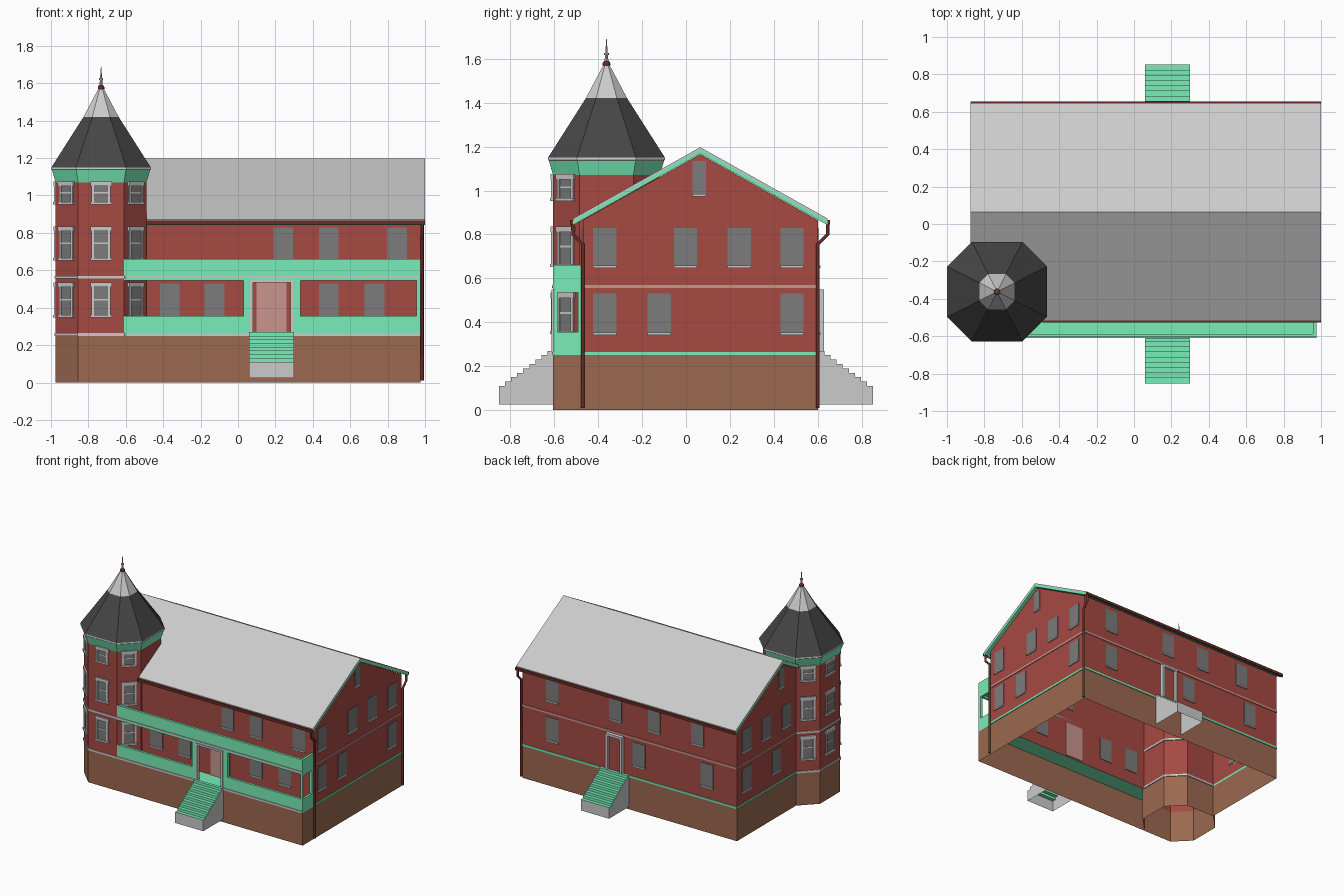
import bpy, bmesh, math
from mathutils import Vector, Matrix

if "Cube" in bpy.data.objects:
    bpy.data.objects.remove(bpy.data.objects["Cube"])

COL = {"red": (.38, .067, .055), "green": (.19, .85, .48), "brown": (.33, .14, .08), "slate": (.06, .06, .06),
       "glass": (.2, .2, .2), "gutter": (.15, .025, .02), "pink": (.6, .3, .27)}
MATS = {}
for n, c in COL.items():
    MATS[n] = bpy.data.materials.new(n)
    MATS[n].diffuse_color = (*c, 1)
parts = {}


def part(name, mat):
    return parts.setdefault(name, (bmesh.new(), mat))[0]


def face(name, mat, pts):
    bm = part(name, mat)
    bm.faces.new([bm.verts.new(p) for p in pts])


def box(name, mat, lo, hi):
    c = [(a + b) / 2 for a, b in zip(lo, hi)]
    s = [b - a for a, b in zip(lo, hi)]
    bmesh.ops.create_cube(part(name, mat), size=1, matrix=Matrix.Translation(c) @ Matrix.Diagonal((*s, 1)))


def prism(name, mat, pts, vec):
    pts = [Vector(p) for p in pts]
    top = [p + Vector(vec) for p in pts]
    face(name, mat, pts[::-1])
    face(name, mat, top)
    for i in range(len(pts)):
        j = (i + 1) % len(pts)
        face(name, mat, [pts[i], pts[j], top[j], top[i]])


def wall(name, mat, path, z0, z1):
    for (a, b), (c, d) in zip(path, path[1:]):
        face(name, mat, [(a, b, z0), (c, d, z0), (c, d, z1), (a, b, z1)])


# Tower: chamfered square rings
TX, TY, H = -.732, -.362, .243


def ring(h):
    k = h * .505
    return [(TX + x, TY + y) for x, y in
            [(-k, -h), (k, -h), (h, -k), (h, k), (k, h), (-k, h), (-h, k), (-h, -k)]]


def loft(name, mat, prof):
    for (h0, z0), (h1, z1) in zip(prof, prof[1:]):
        a, b = ring(h0), ring(h1)
        for i in range(8):
            j = (i + 1) % 8
            face(name, mat, [(*a[i], z0), (*a[j], z0), (*b[j], z1), (*b[i], z1)])


loft("tower_base", "brown", [(H, 0), (H, .25)])
loft("tower_wall", "red", [(H, .25), (H, 1.07)])
for z in (.25, .555):
    loft("tower_band", None, [(H, z), (H + .006, z), (H + .006, z + .015), (H, z + .015)])
loft("tower_cornice", "green", [(H, 1.07), (.262, 1.135)])
loft("tower_eave", None, [(.262, 1.135), (.267, 1.14), (.266, 1.15)])
loft("tower_roof", "slate", [(.266, 1.15), (.094, 1.42)])
loft("tower_roof_cap", None, [(.094, 1.42), (.012, 1.575)])
bmesh.ops.create_uvsphere(part("finial_ball", "gutter"), u_segments=12, v_segments=8, radius=.018,
                          matrix=Matrix.Translation((TX, TY, 1.575)))
for r0, r1, z0, z1 in [(.01, .006, 1.58, 1.62), (.011, .011, 1.617, 1.627), (.006, .001, 1.62, 1.69)]:
    bmesh.ops.create_cone(part("finial_spire", None), cap_ends=True, segments=8, radius1=r0, radius2=r1,
                          depth=z1 - z0, matrix=Matrix.Translation((TX, TY, (z0 + z1) / 2)))


# Tower windows on five faces and three floors
def obox(name, mat, M, u, w, v0, v1, d0, d1):
    m = M @ Matrix.Translation((u, -(d0 + d1) / 2, (v0 + v1) / 2)) @ Matrix.Diagonal((w, d1 - d0, v1 - v0, 1))
    bmesh.ops.create_cube(part(name, mat), size=1, matrix=m)


for deg in (0, 45, -45, -90, -135):
    d = H if deg % 90 == 0 else H * 1.505 / math.sqrt(2)
    M = Matrix.Translation((TX, TY, 0)) @ Matrix.Rotation(math.radians(deg), 4, 'Z') @ Matrix.Translation((0, -d, 0))
    for z0, z1 in ((.35, .535), (.655, .835), (.955, 1.075)):
        obox("tower_glass", "glass", M, 0, .09, z0, z1, -.004, .003)
        for s in (-1, 1):
            obox("tower_window_frame", None, M, s * .044, .014, z0, z1, -.004, .009)
        obox("tower_window_frame", None, M, 0, .09, (z0 + z1) / 2 - .004, (z0 + z1) / 2 + .004, 0, .006)
        obox("tower_window_frame", None, M, 0, .115, z1 - .025, z1, -.004, .012)
        obox("tower_window_frame", None, M, 0, .115, z0 - .003, z0 + .01, -.004, .014)

# House shell, open underneath and cut around the tower
X0, X1, YF, YW, YB = -.855, .975, -.605, -.47, .6
RY = .065


def roof_z(y, top=1.195):
    return top - .56 * abs(y - RY)


wall("foundation", "brown", [(-.61, YF), (X1, YF), (X1, YB), (X0, YB), (X0, -.119)], 0, .25)
wall("house_wall", "red", [(-.489, YW), (X1, YW), (X1, YB), (X0, YB), (X0, -.119)], .25, .865)
face("house_wall", "red", [(X1, YW, .865), (X1, YB, .865), (X1, RY, 1.165)])
face("house_wall", "red", [(X0, YB, .865), (X0, -.119, .865), (X0, -.119, 1.062), (X0, RY, 1.165)])

# Trim bands round the house
for z, n, m in ((.25, "base_band", "green"), (.555, "floor_band", "pink")):
    box(n, m, (X1, YW, z), (X1 + .006, YB, z + .015))
    box(n, m, (X0, YB, z), (X1, YB + .006, z + .015))
    box(n, m, (X0 - .006, -.119, z), (X0, YB, z + .015))

# Main roof: grey sheet over a green slab
front = [(1, -.515), (1, RY), (-.875, RY), (-.875, -.119), (-.61, -.119), (-.489, -.24), (-.489, -.515)]
back = [(-.875, RY), (1, RY), (1, .645), (-.875, .645)]
for outline in (front, back):
    prism("roof_soffit", "green", [(x, y, roof_z(y, 1.167)) for x, y in outline], (0, 0, .02))
    prism("roof", None, [(x, y, roof_z(y, 1.187)) for x, y in outline], (0, 0, .01))

# Gutters and downpipes
box("gutter", "gutter", (-.489, -.527, .845), (1, -.508, .866))
box("gutter", "gutter", (-.875, .638, .845), (1, .655, .866))
for yw, ye in ((-.47, -.515), (.6, .645)):
    cu = bpy.data.curves.new("downpipe", 'CURVE')
    cu.dimensions = '3D'
    cu.bevel_depth = .009
    cu.bevel_resolution = 1
    cu.use_fill_caps = True
    sp = cu.splines.new('POLY')
    sp.points.add(3)
    for p, (y, z) in zip(sp.points, ((yw, .01), (yw, .755), (ye, .8), (ye, .855))):
        p.co = (.985, y, z, 1)
    cu.materials.append(MATS["gutter"])
    bpy.context.collection.objects.link(bpy.data.objects.new("downpipe", cu))


# Plain house windows with sills
def window(axis, at, c, z0, z1, w=.053):
    out = .012 if at > 0 else -.012
    for n, m, za, zb, a, b in (("house_window", "glass", z0, z1, at - .004, at + .004),
                               ("window_sill", None, z0 - .008, z0 + .004, at, at + out)):
        a, b = min(a, b), max(a, b)
        if axis == 'x':
            box(n, m, (a, c - w, za), (b, c + w, zb))
        else:
            box(n, m, (c - w, a, za), (c + w, b, zb))


LOW, UP = (.35, .53), (.655, .83)
for axis, at, lows, ups in (('x', X1, (-.37, -.122, .483), (-.37, -.002, .242, .483)),
                            ('x', X0, (.12, .483), (-.002, .242, .483)),
                            ('y', YW, (-.365, -.125, .485, .73), (.242, .485, .85)),
                            ('y', YB, (.72, -.02, -.6), (.72, .18, -.15, -.52))):
    for c in lows:
        window(axis, at, c, *LOW)
    for c in ups:
        window(axis, at, c, *UP)
for at in (X0, X1):
    window('x', at, .06, .98, 1.135, .031)

# Porch floor, balcony floor, parapets and posts
deck = [(-.61, YF), (X1, YF), (X1, YW), (-.489, YW), (-.489, -.485)]
for z in (.25, .56):
    prism("porch_floor", "green", [(x, y, z) for x, y in deck], (0, 0, .012))
for a, b, z0, z1 in ((-.61, .065, .25, .355), (.295, X1, .25, .355), (-.61, X1, .545, .66)):
    box("porch_parapet", "green", (a, YF, z0), (b, YF + .018, z1))
for z0, z1 in ((.25, .355), (.535, .66)):
    box("porch_parapet", "green", (X1 - .018, YF, z0), (X1, YW, z1))
for a, b in ((.03, .065), (.295, .335), (.955, X1)):
    box("porch_post", "green", (a, YF, .25), (b, YF + .02, .56))
box("porch_post", "green", (X1 - .02, -.492, .25), (X1, YW, .56))
box("porch_band", None, (-.61, YF - .005, .558), (X1, YF, .57))
box("porch_band", None, (-.61, YF - .005, .25), (X1, YF, .265))


# Entrance frames and doors
def entrance(a, b, y0, y1, t):
    for p, q in ((a, a + t), (b - t, b)):
        box("door_frame", None, (p, y0, .262), (q, y1, .55))
    box("door_frame", None, (a, y0, .55 - t), (b, y1, .55))


entrance(.065, .295, -.612, -.585, .014)
entrance(.11, .25, .6, .628, .018)
box("front_door", "pink", (.1, YW - .006, .262), (.26, YW + .004, .535))
box("back_door", "red", (.125, YB - .004, .262), (.235, YB + .008, .54))

# Stairs front and back: treads over open-bottomed grey sides
for s in (-1, 1):
    n, y_in, y_out, z_lo, z_hi = 8, .63, .852, .11, .27
    run, rise = (y_out - y_in) / n, (z_hi - z_lo) / n
    prof = [(y_out, .025), (y_out, z_lo)]
    for i in range(n):
        y, z = y_out - i * run, z_lo + i * rise
        prof += [(y - run, z), (y - run, z + rise)]
    prof += [(.606, z_hi), (.606, .025)]
    for x in (.06, .30):
        face("stair_side", None, [(x, s * y, z) for y, z in prof])
    for i, ((ya, za), (yb, zb)) in enumerate(zip(prof[:-1], prof[1:-1])):
        quad = [(.06, s * ya, za), (.30, s * ya, za), (.30, s * yb, zb), (.06, s * yb, zb)]
        face("stair_front" if i == 0 else "stair_treads", None if i == 0 else "green", quad if s < 0 else quad[::-1])

for name, (bm, mat) in parts.items():
    bmesh.ops.remove_doubles(bm, verts=bm.verts, dist=1e-5)
    me = bpy.data.meshes.new(name)
    bm.to_mesh(me)
    bm.free()
    if mat:
        me.materials.append(MATS[mat])
    bpy.context.collection.objects.link(bpy.data.objects.new(name, me))

for m in bpy.data.materials:
    if m.users and not m.is_grease_pencil:
        m.use_nodes = True
        m.node_tree.nodes["Principled BSDF"].inputs["Base Color"].default_value = m.diffuse_color
